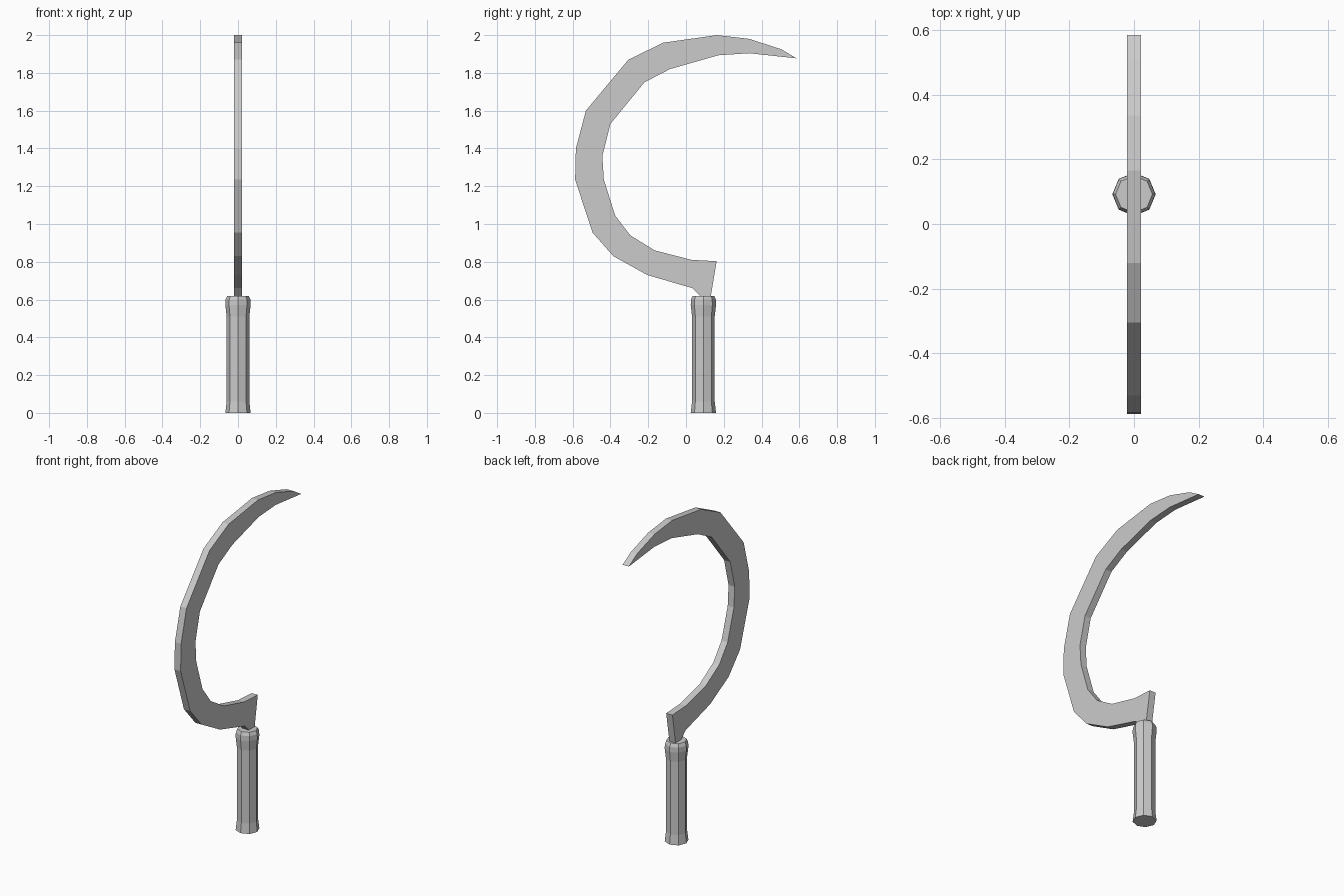
import bpy, bmesh, math

cube = bpy.data.objects.get("Cube")
if cube:
    bpy.data.objects.remove(cube, do_unlink=True)

# Single plain grey used on every part
grey = bpy.data.materials.new("plain grey")
grey.use_nodes = True
colour = (0.6, 0.6, 0.6, 1)
grey.diffuse_color = colour
grey.node_tree.nodes["Principled BSDF"].inputs["Base Color"].default_value = colour


def finish(bm, name):
    bmesh.ops.recalc_face_normals(bm, faces=bm.faces[:])
    mesh = bpy.data.meshes.new(name)
    bm.to_mesh(mesh)
    bm.free()
    mesh.materials.append(grey)
    obj = bpy.data.objects.new(name, mesh)
    bpy.context.scene.collection.objects.link(obj)
    return obj


# Curved blade: side outline (y, z) extruded across the thickness
THICK = 0.042
back_edge = [(0.585, 1.877), (0.505, 1.925), (0.335, 1.98), (0.165, 2.0),
             (-0.12, 1.96), (-0.305, 1.87), (-0.53, 1.6), (-0.583, 1.4),
             (-0.587, 1.235), (-0.495, 0.955), (-0.385, 0.83),
             (-0.205, 0.73), (0.035, 0.66), (0.085, 0.61)]
cutting_edge = [(0.13, 0.61), (0.162, 0.803), (0.03, 0.81), (-0.165, 0.86),
                (-0.295, 0.94), (-0.375, 1.045), (-0.435, 1.235),
                (-0.443, 1.36), (-0.4, 1.53), (-0.22, 1.75),
                (-0.085, 1.82), (0.17, 1.893), (0.335, 1.904)]
bm = bmesh.new()
side = bm.faces.new([bm.verts.new((-THICK / 2, y, z))
                     for y, z in back_edge + cutting_edge])
extruded = bmesh.ops.extrude_face_region(bm, geom=[side], use_keep_orig=True)
moved = [v for v in extruded["geom"] if isinstance(v, bmesh.types.BMVert)]
bmesh.ops.translate(bm, verts=moved, vec=(THICK, 0, 0))
finish(bm, "blade")

# Eight-sided handle: stacked rings with a flared foot and collar
SIDES = 8
profile = [(0.067, 0), (0.06, 0.06), (0.06, 0.51), (0.067, 0.57),
           (0.066, 0.6), (0.057, 0.62)]
bm = bmesh.new()
rings = []
for radius, z in profile:
    angles = [math.tau * i / SIDES for i in range(SIDES)]
    rings.append([bm.verts.new((radius * math.cos(a), radius * math.sin(a), z))
                  for a in angles])
for low, high in zip(rings, rings[1:]):
    for i in range(SIDES):
        j = (i + 1) % SIDES
        bm.faces.new((low[i], low[j], high[j], high[i]))
bm.faces.new(rings[0])
bm.faces.new(rings[-1])
handle = finish(bm, "handle")
handle.location.y = 0.092
